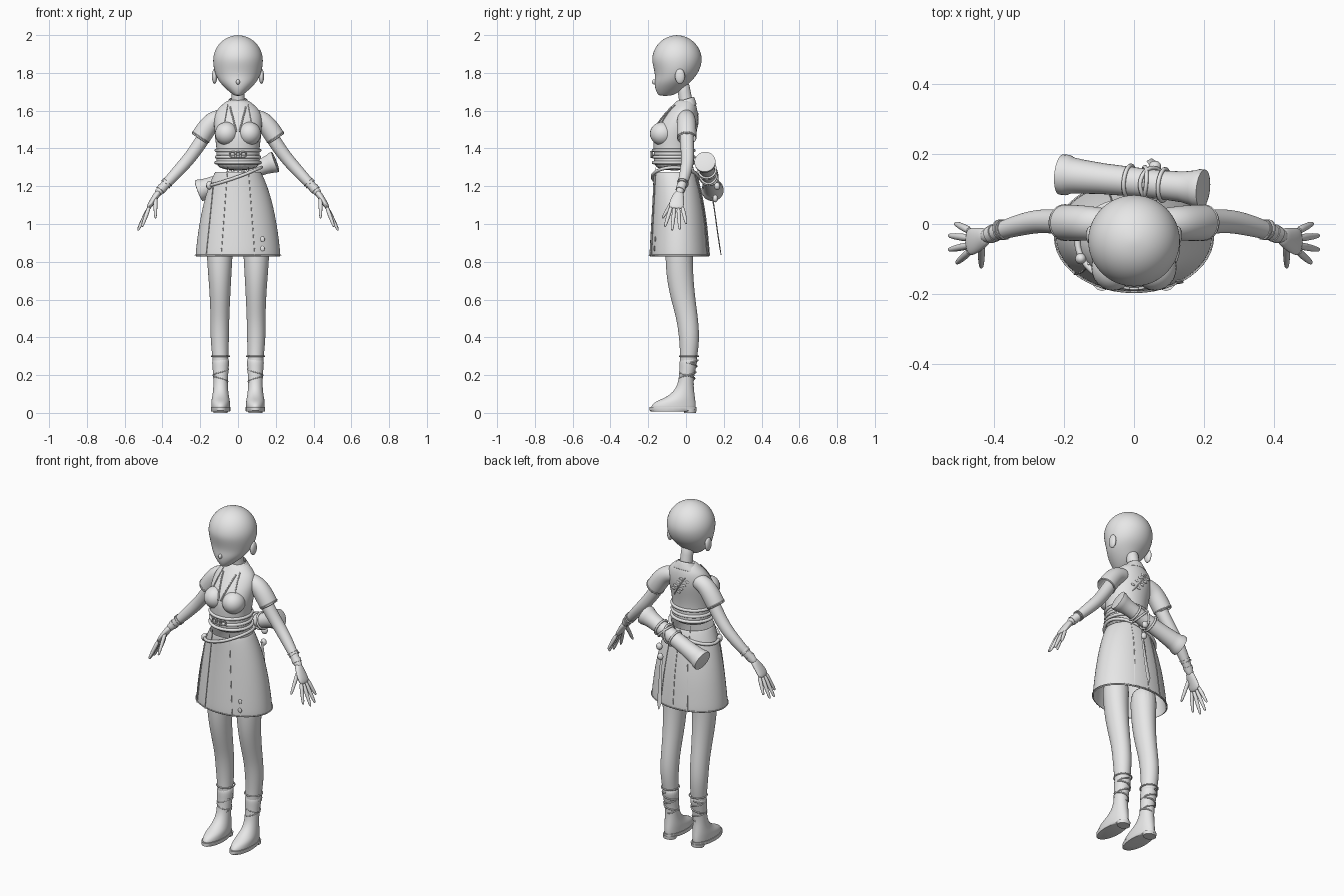
import bpy, bmesh
from math import sin, cos, pi, sqrt
from mathutils import Vector

cube = bpy.data.objects.get("Cube")
if cube:
    bpy.data.objects.remove(cube, do_unlink=True)

grey = bpy.data.materials.new("plain_grey")
grey.use_nodes = True
GREY = (0.8, 0.8, 0.8, 1)
grey.diffuse_color = GREY
grey.node_tree.nodes["Principled BSDF"].inputs["Base Color"].default_value = GREY


def finish(ob, mirror=False, subsurf=0, thick=0):
    bpy.context.collection.objects.link(ob)
    ob.data.materials.append(grey)
    if thick:
        m = ob.modifiers.new("thickness", 'SOLIDIFY')
        m.thickness = thick
    if subsurf:
        m = ob.modifiers.new("smooth", 'SUBSURF')
        m.levels = m.render_levels = subsurf
    if mirror:
        m = ob.modifiers.new("mirror", 'MIRROR')
        m.use_mirror_merge = False
    return ob


def skin(name, rings, caps=True, **kw):
    """Bridge equal rings of points into a smooth surface."""
    bm = bmesh.new()
    rows = [[bm.verts.new(p) for p in r] for r in rings]
    n = len(rows[0])
    for a, b in zip(rows, rows[1:]):
        for i in range(n):
            bm.faces.new((a[i], a[(i + 1) % n], b[(i + 1) % n], b[i]))
    if caps:
        bm.faces.new(rows[0])
        bm.faces.new(rows[-1])
    bmesh.ops.recalc_face_normals(bm, faces=bm.faces)
    me = bpy.data.meshes.new(name)
    bm.to_mesh(me)
    bm.free()
    ob = finish(bpy.data.objects.new(name, me), **kw)
    bpy.ops.object.select_all(action='DESELECT')
    ob.select_set(True)
    bpy.context.view_layer.objects.active = ob
    bpy.ops.object.shade_smooth_by_angle(angle=0.8)
    return ob


def layers(name, rows, cx=0, tilt=0, n=24, **kw):
    """Stack of flat ovals: (height, front y, back y, half width)."""
    rings = []
    for z, f, b, rx in rows:
        ry, cy = (b - f) / 2, (f + b) / 2
        rings.append([(cx + rx * cos(a), cy + ry * sin(a), z + tilt * ry * sin(a))
                      for a in (2 * pi * i / n for i in range(n))])
    return skin(name, rings, **kw)


def limb(name, rows, n=16, **kw):
    """Ovals square to a path: (x, y, z, half width, half depth along y)."""
    pts = [Vector(r[:3]) for r in rows]
    rings = []
    for i, r in enumerate(rows):
        t = (pts[min(i + 1, len(pts) - 1)] - pts[max(i - 1, 0)]).normalized()
        u = Vector((0, 1, 0)).cross(t).normalized()
        v = t.cross(u)
        ru, rv = r[3], r[-1]
        rings.append([pts[i] + u * ru * cos(a) + v * rv * sin(a)
                      for a in (2 * pi * k / n for k in range(n))])
    return skin(name, rings, **kw)


def strip(name, pts, r, closed=False, mirror=False):
    """Round cord through the points."""
    cu = bpy.data.curves.new(name, 'CURVE')
    cu.dimensions = '3D'
    cu.bevel_depth, cu.bevel_resolution, cu.use_fill_caps = r, 2, True
    sp = cu.splines.new('POLY')
    sp.points.add(len(pts) - 1)
    for p, q in zip(sp.points, pts):
        p.co = (*q, 1)
    sp.use_cyclic_u = closed
    sp.use_smooth = True
    return finish(bpy.data.objects.new(name, cu), mirror=mirror)


def ball(name, loc, size, mirror=False):
    bm = bmesh.new()
    bmesh.ops.create_uvsphere(bm, u_segments=24, v_segments=14, radius=1)
    for v in bm.verts:
        v.co = Vector(loc) + Vector(v.co[i] * size[i] for i in range(3))
    for f in bm.faces:
        f.smooth = True
    me = bpy.data.meshes.new(name)
    bm.to_mesh(me)
    bm.free()
    return finish(bpy.data.objects.new(name, me), mirror=mirror)


# Torso and skirt
torso = [(1.66, -.045, .04, .05), (1.635, -.065, .052, .08), (1.61, -.09, .06, .11),
         (1.57, -.12, .064, .127), (1.53, -.15, .062, .128), (1.48, -.174, .052, .126),
         (1.42, -.174, .042, .117), (1.36, -.17, .04, .112), (1.28, -.173, .052, .122)]
skirt = [(1.28, -.173, .052, .122), (1.2, -.175, .075, .158), (1.1, -.18, .095, .187),
         (1.0, -.186, .11, .207), (.9, -.192, .119, .221), (.825, -.196, .126, .228)]
layers("bodice", torso, subsurf=2)
layers("skirt", skirt, caps=False, subsurf=2, thick=.006)
ball("bust", (.06, -.125, 1.478), (.062, .066, .062), mirror=True)
body = torso + skirt[1:]


def oval(z):
    for a, b in zip(body, body[1:]):
        if b[0] <= z <= a[0]:
            k = (a[0] - z) / (a[0] - b[0])
            return [p + (q - p) * k for p, q in zip(a, b)]
    return body[-1]


def around(a, z, off=0):
    _, f, b, rx = oval(z)
    return ((rx + off) * cos(a), (f + b) / 2 + ((b - f) / 2 + off) * sin(a), z)


def front(x, z, side=-1, off=0):
    _, f, b, rx = oval(z)
    return (x, (f + b) / 2 + side * ((b - f) / 2 * sqrt(max(0, 1 - (x / rx) ** 2)) + off), z)


TURN = [2 * pi * i / 48 for i in range(48)]

# Collar, lapels and seams
layers("collar", [(1.61, -.085, .058, .09), (1.64, -.062, .05, .06), (1.662, -.05, .042, .047)],
       tilt=.3, caps=False, subsurf=2, thick=.005)
strip("neckline", [front(.008 + .034 * k, 1.49 + .13 * k, off=.004) for k in (0, .25, .5, .75, 1)],
      .004, mirror=True)
strip("lapel_edges", [front(.075 - .02 * k, 1.52 + .11 * k, off=.003) for k in (0, .3, .6, 1)],
      .003, mirror=True)
for side, nm in ((-1, "front"), (1, "back")):
    strip(nm + "_skirt_seams", [front(.055 + .035 * i / 8, 1.3 - .472 * i / 8, side)
                                for i in range(9)], .002, mirror=True)
strip("back_centre_seam", [front(0, 1.28 - .05 * i, 1) for i in range(10)], .002)
strip("skirt_hem", [around(a, .835) for a in TURN], .0025, closed=True)
strip("overlap_edge", [front(-.17 + .04 * (1 - i / 8), 1.22 - .392 * i / 8, off=.001)
                       for i in range(9)], .003)
for z in (.87, .92):
    ball("skirt_tag", front(.13, z, off=.003), (.012, .004, .014))

# Leaf spray on the upper back
strip("back_spray", [front(.045 - .02 * i, 1.47 + .03 * i, 1, .001) for i in range(5)], .003)
for i in range(4):
    for s in (-1, 1):
        ball("back_leaf", front(.03 - .02 * i + s * .018, 1.5 + .025 * i + s * .006, 1),
             (.013, .004, .007))

# Waist belts with a linked buckle and the slanted hip belt
for z in (1.325, 1.355, 1.39):
    strip("waist_belt", [around(a, z, .001) for a in TURN], .009, closed=True)
for x in (-.026, 0, .026):
    strip("belt_link", [front(x + .018 * cos(a), 1.368 + .015 * sin(a), off=.014) for a in TURN[::3]],
          .004, closed=True)
strip("hip_belt", [around(a, 1.25 + .05 * cos(a), .004) for a in TURN], .009, closed=True)
ball("hip_buckle", around(pi * 1.12, 1.205, .008), (.016, .016, .022))

# Head: rounded skull running into a narrow chin
head = [(1.866 + .134 * sin(a), -.048 - .134 * cos(a), -.048 + .134 * cos(a), .134 * cos(a))
        for a in (1.5, 1.25, 1.0, .75, .5, .25, 0)]
head += [(1.825, -.172, .077, .13), (1.785, -.164, .056, .118), (1.75, -.168, .022, .098),
         (1.715, -.164, -.012, .064), (1.69, -.152, -.05, .034), (1.678, -.143, -.08, .016)]
layers("head", head, subsurf=2)
ball("nose", (0, -.166, 1.752), (.01, .014, .014))
ball("ears", (.124, -.032, 1.782), (.014, .026, .04), mirror=True)
limb("neck", [(0, .005, 1.58, .042), (0, 0, 1.65, .036), (0, -.01, 1.7, .034), (0, -.02, 1.76, .036)],
     subsurf=1)

# Sleeves and arms
limb("sleeves", [(.075, 0, 1.565, .045), (.125, .002, 1.555, .05), (.165, .003, 1.51, .054, .053),
                 (.205, .004, 1.448, .053, .053)], mirror=True, subsurf=2, thick=.005, caps=False)
strip("sleeve_hems", [(.198 + .043 * cos(a), .004 + .05 * sin(a), 1.459 + .028 * cos(a))
                      for a in TURN[::2]], .003, closed=True, mirror=True)
limb("arms", [(.15, .003, 1.51, .038), (.195, .005, 1.435, .037), (.24, .008, 1.37, .035),
              (.285, .008, 1.315, .034), (.355, -.01, 1.24, .03), (.41, -.03, 1.18, .021),
              (.432, -.037, 1.155, .022)], mirror=True, subsurf=2)
limb("bracelets", [(.398, -.025, 1.194, .026), (.412, -.031, 1.178, .025)], mirror=True)
for x in (.37, .38):
    limb("wrist_cords", [(x, -.016, 1.594 - x, .03), (x + .004, -.017, 1.59 - x, .03)], mirror=True)

# Hands
limb("palms", [(.415, -.032, 1.175, .018, .021), (.437, -.042, 1.145, .017, .032),
               (.46, -.05, 1.11, .015, .04), (.478, -.052, 1.078, .012, .04)], mirror=True, subsurf=2)
digits = [("little_fingers", (.472, -.018, 1.085), (.512, .002, 1.0)),
          ("ring_fingers", (.475, -.04, 1.08), (.53, -.033, .97)),
          ("middle_fingers", (.475, -.062, 1.08), (.53, -.074, .965)),
          ("index_fingers", (.472, -.08, 1.085), (.508, -.112, .985)),
          ("thumbs", (.437, -.06, 1.14), (.437, -.125, 1.03))]
for nm, a, b in digits:
    a, b = Vector(a), Vector(b)
    limb(nm, [(*a.lerp(b, k), r) for k, r in ((-.1, .011), (.3, .0115), (.7, .0095), (.95, .007), (1, .003))],
         n=10, mirror=True, subsurf=1)

# Legs, boots and boot straps
legs = [(.097, -.035, .95, .075), (.097, -.037, .8, .067, .073), (.096, -.03, .7, .06, .071),
        (.095, -.014, .6, .054, .064), (.096, .007, .5, .05, .057), (.097, .018, .4, .05, .055),
        (.094, .015, .3, .043, .046), (.09, .003, .2, .037, .037), (.09, 0, .12, .036, .036)]
limb("legs", legs, n=20, mirror=True, subsurf=2)
boots = [(.305, -.034, .066, .047), (.25, -.035, .056, .044), (.2, -.036, .043, .04),
         (.15, -.044, .04, .038), (.11, -.068, .044, .041), (.08, -.11, .048, .046),
         (.06, -.165, .051, .05), (.035, -.187, .053, .05), (.015, -.184, .051, .049)]
layers("boots", boots, cx=.092, mirror=True, subsurf=2)
layers("boot_soles", [(.03, -.192, .056, .052), (.012, -.192, .056, .052), (.008, -.186, .04, .05)],
       cx=.092, mirror=True)
layers("boot_heels", [(.02, -.015, .056, .04), (0, -.01, .053, .037)], cx=.092, mirror=True)
strip("boot_cuffs", [(.092 + .047 * cos(a), .016 + .05 * sin(a), .3) for a in TURN[::2]],
      .004, closed=True, mirror=True)
for s in (-1, 1):
    strip("boot_cross_straps", [(.092 + (.037 + .04 * (z - .15)) * cos(s * a),
                                 .018 * (z - .15) / .13 + (.04 + .04 * (z - .15)) * sin(s * a), z)
                                for a, z in ((pi / 2 + 4 * pi * i / 40, .15 + .13 * i / 40)
                                             for i in range(41))], .004, mirror=True)

# Flared tube slung across the back, with cords and a hanging strap
hi, lo = Vector((.2, .1, 1.33)), Vector((-.21, .142, 1.175))
limb("back_tube", [(*hi.lerp(lo, k), r) for k, r in
                   ((0, .048), (.005, .056), (.04, .056), (.07, .051), (.15, .044), (.3, .041), (.5, .042),
                    (.7, .044), (.86, .049), (.92, .052), (.95, .058), (.995, .058), (1, .05))], n=28)
axis = (lo - hi).normalized()
up = Vector((0, 1, 0)).cross(axis).normalized()
across = axis.cross(up)
for k, lean in ((.28, 0), (.36, .4), (.42, -.5), (.52, 0)):
    strip("tube_cord", [hi.lerp(lo, k) + .046 * (up * cos(a) + across * sin(a)) + axis * lean * .05 * cos(a)
                        for a in TURN[::2]], .006, closed=True)
ball("cord_knot", (.06, .165, 1.2), (.018, .016, .02))
ball("cord_knot", (.06, .155, 1.135), (.017, .014, .02))
limb("hanging_strap", [(.06, .14, 1.14, .007, .004), (.06, .15, 1.08, .008, .003),
                       (.055, .168, .95, .011, .003), (.05, .18, .87, .014, .003),
                       (.05, .186, .835, .002, .002)], n=8)
